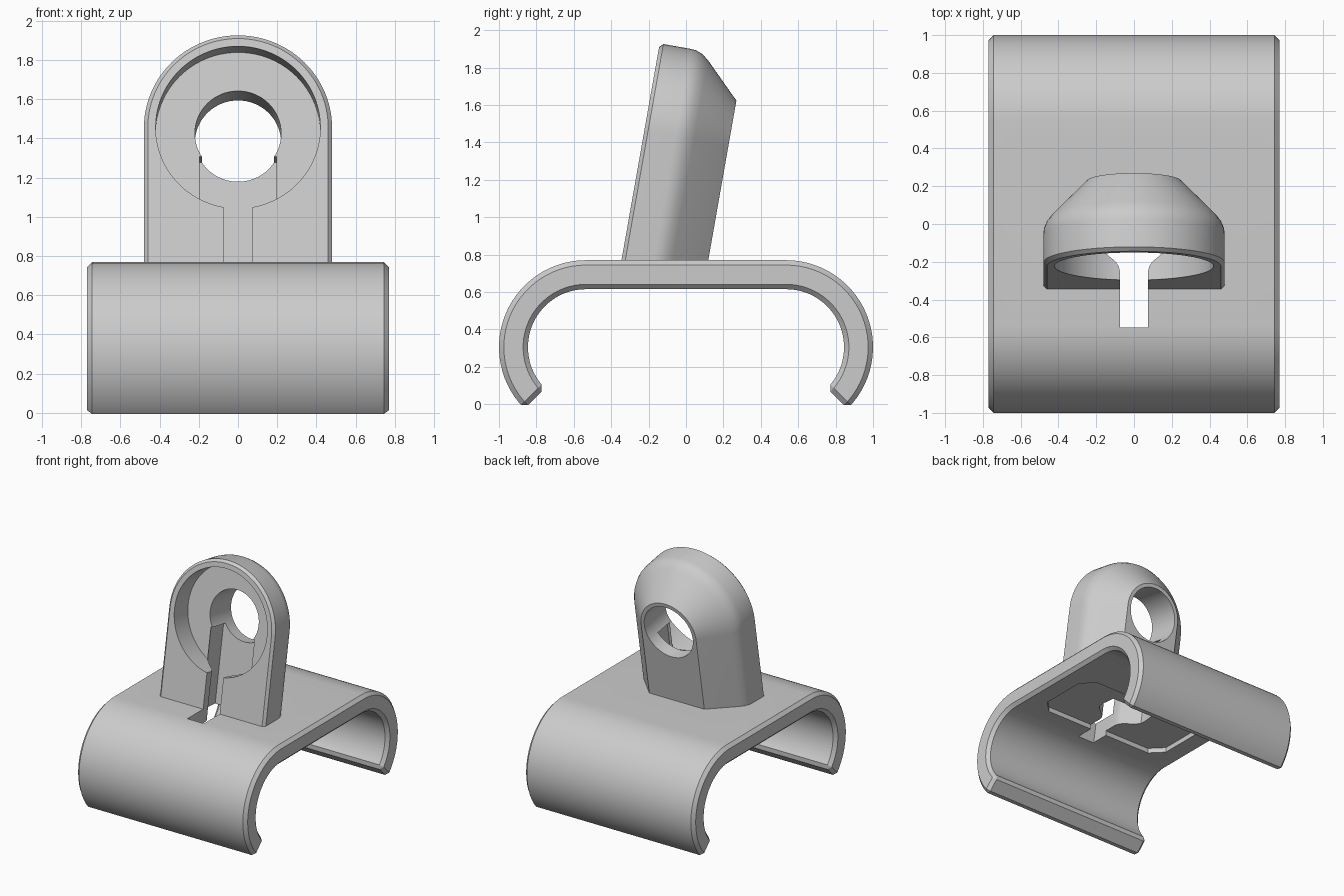
import bpy, bmesh
from math import sin, cos, pi, radians
from mathutils import Matrix, Vector

if "Cube" in bpy.data.objects:
    bpy.data.objects.remove(bpy.data.objects["Cube"], do_unlink=True)

grey = bpy.data.materials.new("plain grey")
grey.use_nodes = True
colour = (0.6, 0.6, 0.6, 1)
grey.diffuse_color = colour
grey.node_tree.nodes["Principled BSDF"].inputs["Base Color"].default_value = colour

# Lug frame: x across, local y towards the back, local z up the leaning axis
tilt = Matrix.Translation((0, -0.345, 0.77)) @ Matrix.Rotation(radians(-10), 4, 'X')
eye = 0.697  # height of the eye centre along the leaning axis


def loft(name, rings, matrix=Matrix()):
    """Skin a list of equal-length closed rings and cap both ends."""
    bm = bmesh.new()
    loops = [[bm.verts.new(matrix @ Vector(p)) for p in ring] for ring in rings]
    n = len(loops[0])
    for a, b in zip(loops, loops[1:]):
        for i in range(n):
            j = (i + 1) % n
            bm.faces.new((a[i], a[j], b[j], b[i]))
    bm.faces.new(loops[0][::-1])
    bm.faces.new(loops[-1])
    bmesh.ops.recalc_face_normals(bm, faces=bm.faces)
    mesh = bpy.data.meshes.new(name)
    bm.to_mesh(mesh)
    bm.free()
    mesh.materials.append(grey)
    ob = bpy.data.objects.new(name, mesh)
    bpy.context.collection.objects.link(ob)
    return ob


def apply(ob, kind, **settings):
    mod = ob.modifiers.new(kind.title(), kind)
    for key, value in settings.items():
        setattr(mod, key, value)
    bpy.ops.object.select_all(action='DESELECT')
    bpy.context.view_layer.objects.active = ob
    ob.select_set(True)
    bpy.ops.object.modifier_apply(modifier=mod.name)


def combine(ob, tool, operation):
    tool.hide_render = True
    apply(ob, 'BOOLEAN', object=tool, operation=operation, solver='EXACT')
    bpy.data.objects.remove(tool, do_unlink=True)


def cylinder(name, radius, y0, y1):
    steps = 96
    return loft(name, [[(radius * cos(2 * pi * i / steps), y,
                         eye + radius * sin(2 * pi * i / steps))
                        for i in range(steps)] for y in (y0, y1)], tilt)


# Clip: open C profile swept across x, all sharp edges chamfered
def arc(radius):
    steps = 28
    half = [(0.535 + radius * cos(a), 0.305 + radius * sin(a))
            for a in (radians(-45 + 135 * i / steps) for i in range(steps + 1))]
    return half + [(-y, z) for y, z in reversed(half)]


profile = arc(0.465) + arc(0.31)[::-1]
clip = loft("spring_clip", [[(x, y, z) for y, z in profile] for x in (-0.77, 0.77)])
apply(clip, 'BEVEL', width=0.036, segments=1, limit_method='ANGLE',
      angle_limit=radians(40))


# Lug: round-topped outline, narrowing towards the back
def outline(y, r):
    steps = 48
    top = [(r * cos(pi * i / steps), y, eye + r * sin(pi * i / steps))
           for i in range(steps + 1)]
    return [(r, y, -0.13)] + top + [(-r, y, -0.13)]


stations = [(0, 0.46), (0.02, 0.48), (0.17, 0.48), (0.2, 0.477),
            (0.235, 0.463), (0.27, 0.436), (0.457, 0.25)]
lug = loft("leaning_lug", [outline(y, r) for y, r in stations], tilt)
combine(clip, lug, 'UNION')

# Round socket in the front, and the eye through to the back
combine(clip, cylinder("socket_cutter", 0.42, -0.2, 0.18), 'DIFFERENCE')
combine(clip, cylinder("eye_cutter", 0.22, -0.2, 0.7), 'DIFFERENCE')

# Keyhole channel: narrow front slot flaring to a wide passage
right = [(0.075, -0.2), (0.075, 0.05), (0.082, 0.075), (0.1, 0.1),
         (0.185, 0.165), (0.21, 0.195), (0.213, 0.24), (0.2, 0.35)]
section = right + [(-x, y) for x, y in reversed(right)]
combine(clip, loft("channel_cutter", [[(x, y, z) for x, y in section]
                                      for z in (-0.5, eye - 0.12)], tilt), 'DIFFERENCE')

# Shallow chamfered pocket under the top plate
w, d, c = 0.6, 0.29, 0.1
corner = [(w, -d + c), (w, d - c), (w - c, d)]
octagon = corner + [(-w + c, d), (-w, d - c), (-w, -d + c), (-w + c, -d), (w - c, -d)]
combine(clip, loft("pocket_cutter", [[(x, y - 0.14, z) for x, y in octagon]
                                     for z in (0.4, 0.655)]), 'DIFFERENCE')

clip.name = "clip_with_lug"
bpy.ops.object.select_all(action='DESELECT')
bpy.context.view_layer.objects.active = clip
clip.select_set(True)
bpy.ops.object.shade_smooth_by_angle(angle=radians(30))
